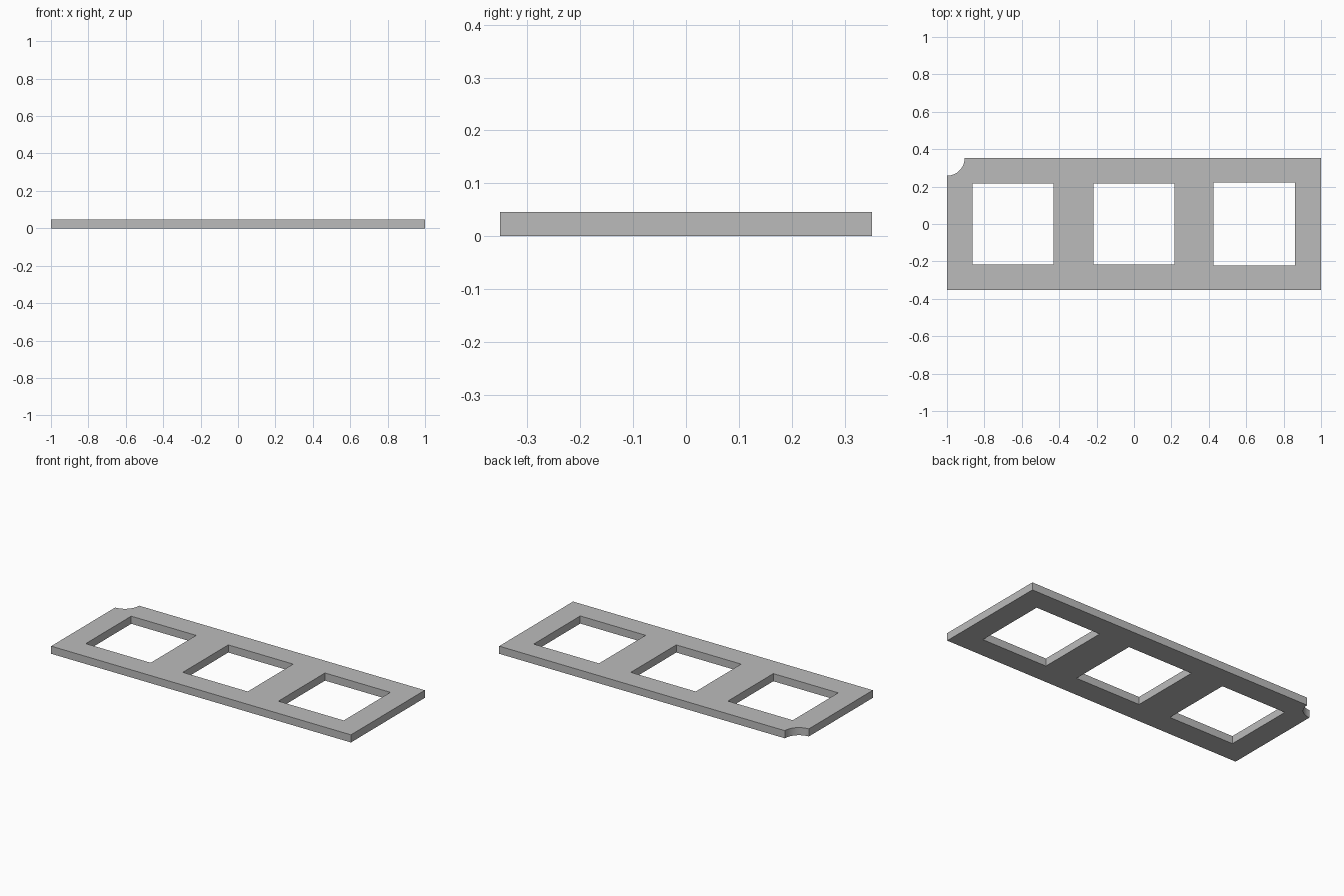
import bpy
import bmesh
from math import sin, cos, pi, radians
from mathutils import Vector

HALF_X, HALF_Y, THICK = 1.0, 0.352, 0.046
NOTCH_RADIUS, NOTCH_STEPS = 0.094, 16

cube = bpy.data.objects.get("Cube")
if cube:
    bpy.data.objects.remove(cube, do_unlink=True)

grey = bpy.data.materials.new("plain grey")
grey.use_nodes = True
colour = (0.5, 0.5, 0.5, 1)
grey.diffuse_color = colour
grey.node_tree.nodes["Principled BSDF"].inputs["Base Color"].default_value = colour


def rectangle(x0, x1, half_y):
    return [(x0, -half_y), (x1, -half_y), (x1, half_y), (x0, half_y)]


def add_loop(bm, points):
    verts = [bm.verts.new((x, y, 0)) for x, y in points]
    return [bm.edges.new((v, verts[i - 1])) for i, v in enumerate(verts)]


# Outer outline, with a concave round notch in the back right corner
outline = rectangle(-HALF_X, HALF_X, HALF_Y)[:3]
for i in range(NOTCH_STEPS + 1):
    a = -pi / 2 * i / NOTCH_STEPS
    outline.append((-HALF_X + NOTCH_RADIUS * cos(a), HALF_Y + NOTCH_RADIUS * sin(a)))

# Three windows, the last one slightly larger
windows = [(-0.864, -0.431, 0.2165), (-0.2165, 0.2165, 0.2165), (0.425, 0.861, 0.222)]

# Fill the outline around the windows and raise it to full thickness
bm = bmesh.new()
edges = add_loop(bm, outline)
for window in windows:
    edges += add_loop(bm, rectangle(*window))
bmesh.ops.triangle_fill(bm, edges=edges, use_beauty=True, use_dissolve=False)
raised = bmesh.ops.extrude_face_region(bm, geom=bm.faces[:], use_keep_orig=True)
top = [g for g in raised["geom"] if isinstance(g, bmesh.types.BMVert)]
bmesh.ops.translate(bm, verts=top, vec=Vector((0, 0, THICK)))
bmesh.ops.recalc_face_normals(bm, faces=bm.faces[:])

mesh = bpy.data.meshes.new("window_plate")
bm.to_mesh(mesh)
bm.free()
mesh.materials.append(grey)
plate = bpy.data.objects.new("window_plate", mesh)
bpy.context.collection.objects.link(plate)

# Smooth the notch, keep every other edge sharp
bpy.ops.object.select_all(action="DESELECT")
plate.select_set(True)
bpy.context.view_layer.objects.active = plate
bpy.ops.object.shade_smooth_by_angle(angle=radians(30))
